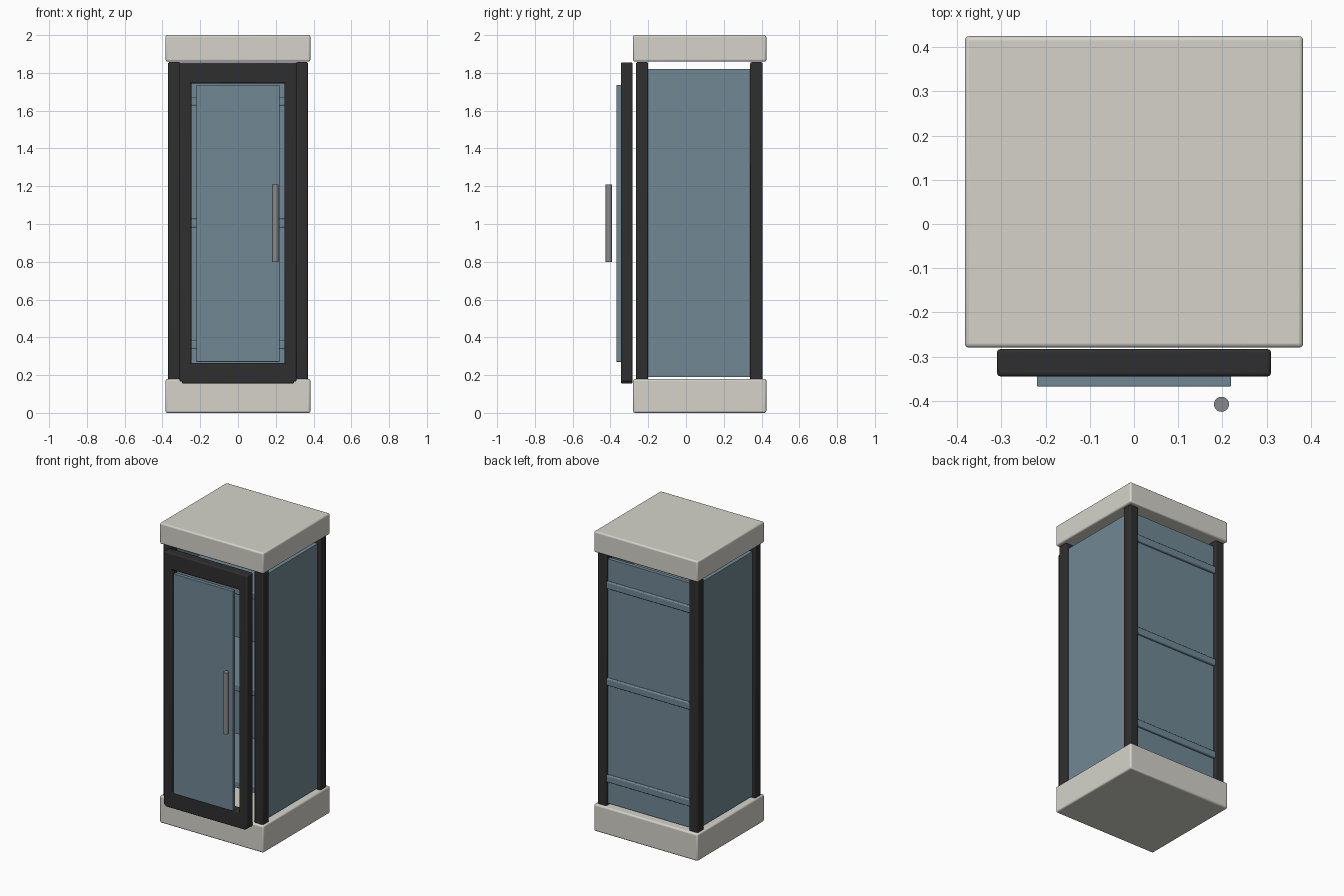
import bpy

if "Cube" in bpy.data.objects:
    bpy.data.objects.remove(bpy.data.objects["Cube"])


def mat(name, rgb):
    m = bpy.data.materials.new(name)
    m.diffuse_color = (*rgb, 1)
    m.use_nodes = True
    m.node_tree.nodes["Principled BSDF"].inputs["Base Color"].default_value = m.diffuse_color
    return m


CREAM = mat("warm_white", (0.66, 0.65, 0.59))
DARK = mat("charcoal", (0.028, 0.028, 0.028))
GLASS = mat("blue_grey_glass", (0.165, 0.25, 0.30))
STEEL = mat("steel_grey", (0.25, 0.25, 0.26))


def box(name, x, y, z, material, bevel=0.0):
    """Box from (min, max) ranges, with an optional rounded edge."""
    bpy.ops.mesh.primitive_cube_add(
        size=1, location=[(a + b) / 2 for a, b in (x, y, z)])
    ob = bpy.context.object
    ob.name = name
    ob.scale = [b - a for a, b in (x, y, z)]
    bpy.ops.object.transform_apply(location=False, rotation=False, scale=True)
    ob.data.materials.append(material)
    if bevel:
        mod = ob.modifiers.new("bevel", "BEVEL")
        mod.width = bevel
        mod.segments = 3
        bpy.ops.object.shade_smooth_by_angle()
    return ob


# Base and top cap
box("base", (-0.383, 0.383), (-0.28, 0.425), (0, 0.18), CREAM, 0.01)
box("top_cap", (-0.383, 0.383), (-0.28, 0.425), (1.86, 2.0), CREAM, 0.01)

# Corner posts, side panels and door stiles on both sides
for s, side in ((-1, "left"), (1, "right")):
    def span(a, b):
        return tuple(sorted((s * a, s * b)))
    box(f"{side}_front_post", span(0.305, 0.37), (-0.265, -0.2), (0.17, 1.857), DARK, 0.008)
    box(f"{side}_back_post", span(0.305, 0.37), (0.34, 0.405), (0.17, 1.857), DARK, 0.008)
    box(f"{side}_panel", span(0.325, 0.35), (-0.22, 0.36), (0.19, 1.82), GLASS)
    box(f"{side}_door_stile", span(0.247, 0.31), (-0.345, -0.283), (0.165, 1.855), DARK, 0.008)

# Back panel
box("back_panel", (-0.32, 0.32), (0.36, 0.385), (0.19, 1.82), GLASS)

# Shelves, whose rear edges show through the back
for i, z in enumerate((0.36, 1.005, 1.65)):
    box(f"shelf_{i + 1}", (-0.325, 0.325), (-0.2, 0.402), (z - 0.023, z + 0.023), GLASS, 0.006)

# Door rails and glass
box("door_bottom_rail", (-0.297, 0.297), (-0.345, -0.283), (0.155, 0.265), DARK, 0.008)
box("door_top_rail", (-0.297, 0.297), (-0.345, -0.283), (1.745, 1.855), DARK, 0.008)
box("door_glass", (-0.22, 0.22), (-0.368, -0.342), (0.27, 1.737), GLASS, 0.003)

# Upright handle
bpy.ops.mesh.primitive_cylinder_add(vertices=32, radius=0.017, depth=0.41,
                                    location=(0.198, -0.408, 1.005))
handle = bpy.context.object
handle.name = "door_handle"
handle.data.materials.append(STEEL)
bpy.ops.object.shade_smooth_by_angle()
